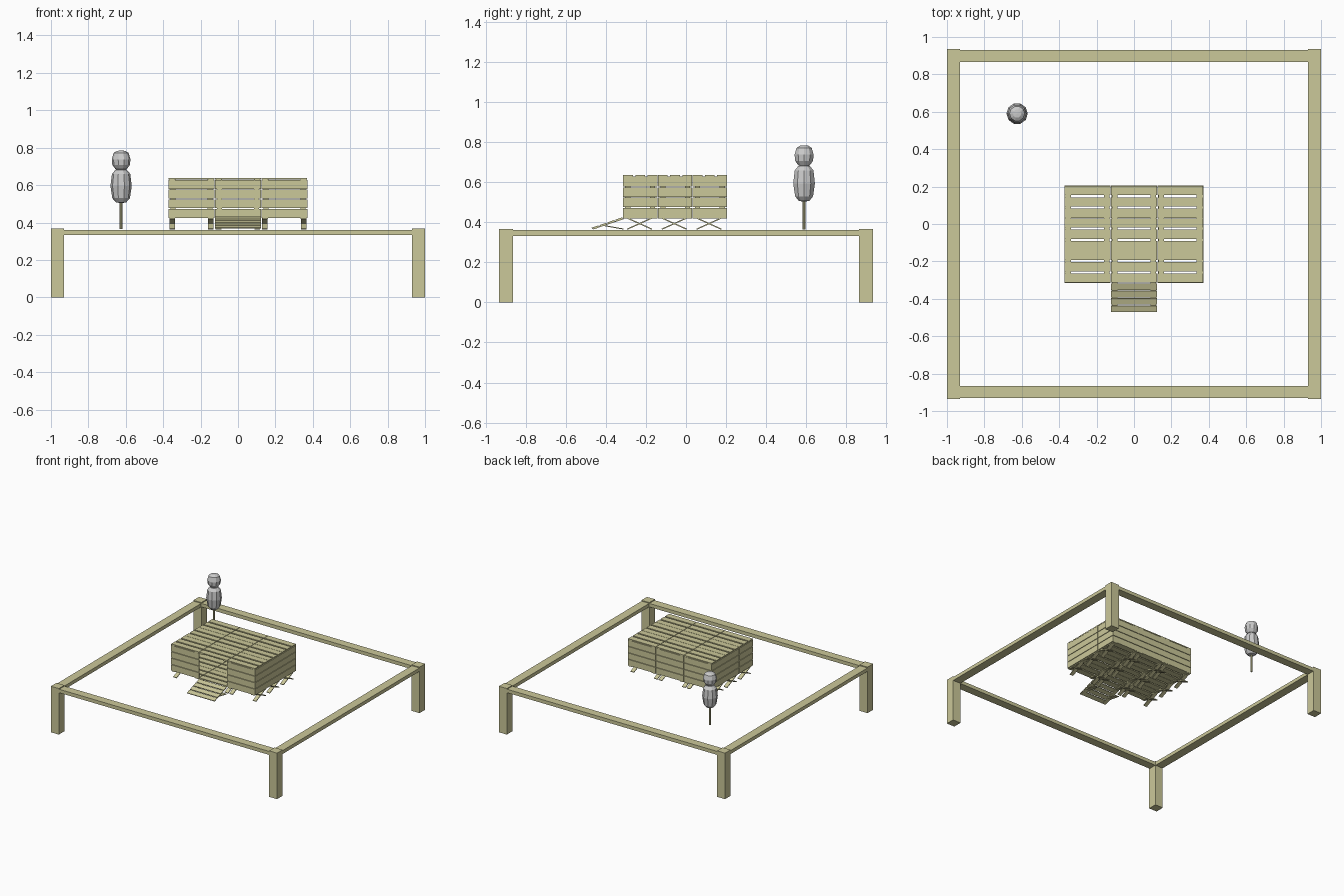
import bpy, bmesh, math
from mathutils import Matrix, Vector

if "Cube" in bpy.data.objects:
    bpy.data.objects.remove(bpy.data.objects["Cube"])

wood = bpy.data.materials.new("wood")
wood.diffuse_color = (0.6, 0.58, 0.32, 1)
wood.use_nodes = True
wood.node_tree.nodes["Principled BSDF"].inputs["Base Color"].default_value = wood.diffuse_color


class Part:
    """Collects boxes into one named object."""
    def __init__(self, name):
        self.name, self.bm = name, bmesh.new()

    def box(self, x0, x1, y0, y1, z0, z1):
        m = Matrix.Translation(((x0 + x1) / 2, (y0 + y1) / 2, (z0 + z1) / 2))
        m = m @ Matrix.Diagonal((x1 - x0, y1 - y0, z1 - z0, 1))
        bmesh.ops.create_cube(self.bm, size=1, matrix=m)

    def board(self, x0, x1, a, b, t):
        """Flat board of thickness t running from (y, z) a to b."""
        dy, dz = b[0] - a[0], b[1] - a[1]
        m = Matrix.Translation(((x0 + x1) / 2, (a[0] + b[0]) / 2, (a[1] + b[1]) / 2))
        m = m @ Matrix.Rotation(math.atan2(dz, dy), 4, 'X')
        m = m @ Matrix.Diagonal((x1 - x0, math.hypot(dy, dz), t, 1))
        bmesh.ops.create_cube(self.bm, size=1, matrix=m)

    def done(self, mat=wood):
        me = bpy.data.meshes.new(self.name)
        self.bm.to_mesh(me)
        self.bm.free()
        if mat:
            me.materials.append(mat)
        ob = bpy.data.objects.new(self.name, me)
        bpy.context.collection.objects.link(ob)
        return ob


# outer frame: corner posts and rails
posts, rails = Part("corner_posts"), Part("frame_rails")
for s in (-1, 1):
    for t in (-1, 1):
        x, y = s * 0.965, t * 0.9
        posts.box(x - .035, x + .035, y - .035, y + .035, 0, .368)
    rails.box(-.93, .93, s * .898 - .033, s * .898 + .033, .333, .361)
    rails.box(s * .965 - .034, s * .965 + .034, -.865, .865, .333, .361)
posts.done()
rails.done()

# hut built on a 3 x 3 grid of slatted modules
MX, MY = 0.248, 0.1735
X0, Y0 = -0.372, -0.315
floor, roof, legs = Part("floor_slats"), Part("roof_slats"), Part("crossed_legs")
for i in range(3):
    for j in range(3):
        xa, ya = X0 + i * MX + .001, Y0 + j * MY + .001
        xb, yb = xa + MX - .003, ya + MY - .002
        for part, z, zj in ((floor, .425, .420), (roof, .630, .624)):
            for k in range(3):
                y = ya + k * .061
                part.box(xa, xb, y, y + .049, z, z + .008)
            for x in (xa + .005, xb - .035):
                part.box(x, x + .03, ya, yb, zj, z)
        for x in (xa + .004, xb - .034):
            c = ya + .082
            legs.board(x, x + .03, (c - .062, .366), (c + .062, .422), .006)
            legs.board(x, x + .03, (c - .062, .422), (c + .062, .366), .006)
floor.done()
roof.done()
legs.done()

# plank walls, with the middle front panel left open as the doorway
T, PH = 0.010, 0.0515
walls = Part("plank_walls")
for i in range(3):
    xa, ya = X0 + i * MX + .001, Y0 + i * MY + .001
    xb, yb = xa + MX - .002, ya + MY - .002
    for k in range(4):
        z0 = .425 + k * PH
        z1 = z0 + PH - .004
        walls.box(xa, xb, .205 - T, .205, z0, z1)
        if i != 1:
            walls.box(xa, xb, Y0, Y0 + T, z0, z1)
        walls.box(X0, X0 + T, ya, yb, z0, z1)
        walls.box(-X0 - T, -X0, ya, yb, z0, z1)
    # upright battens behind the planks
    for x in (xa + .012, xb - .037):
        walls.box(x, x + .025, .205 - T - .006, .205 - T, .43, .63)
        if i != 1:
            walls.box(x, x + .025, Y0 + T, Y0 + T + .006, .43, .63)
    for y in (ya + .012, yb - .037):
        walls.box(X0 + T, X0 + T + .006, y, y + .025, .43, .63)
        walls.box(-X0 - T - .006, -X0 - T, y, y + .025, .43, .63)
walls.done()

# entrance ramp: sloping slats, stringers and folding props
ramp = Part("entrance_ramp")
a, b = Vector((-.472, .370)), Vector((-.313, .424))
for k in range(4):
    ramp.board(-.122, .122, a.lerp(b, k * .25 + .01), a.lerp(b, k * .25 + .22), .006)
for x in (-.118, .088):
    ramp.board(x, x + .03, a + Vector((.01, -.002)), b - Vector((0, .006)), .005)
    ramp.board(x, x + .03, (-.415, .385), (-.313, .367), .005)
ramp.done()

# planted post with two rounded low-poly masses
pole = Part("tree_pole")
bmesh.ops.create_cone(pole.bm, cap_ends=True, segments=8, radius1=.008, radius2=.008,
                      depth=.16, matrix=Matrix.Translation((-.625, .59, .445)))
pole.done()


def lathe(name, profile, n=10):
    part = Part(name)
    vs = [part.bm.verts.new((r, 0, z)) for r, z in profile]
    es = [part.bm.edges.new(p) for p in zip(vs, vs[1:])]
    bmesh.ops.spin(part.bm, geom=vs + es, axis=(0, 0, 1), cent=(0, 0, 0),
                   angle=math.tau, steps=n)
    bmesh.ops.remove_doubles(part.bm, verts=part.bm.verts, dist=1e-4)
    bmesh.ops.recalc_face_normals(part.bm, faces=part.bm.faces)
    part.done(None).location = (-.625, .59, 0)


lathe("tree_lower_crown", [(0, .503), (.028, .508), (.047, .530), (.057, .595),
                           (.049, .660), (.030, .682), (0, .688)])
lathe("tree_upper_crown", [(0, .680), (.030, .685), (.047, .708), (.050, .738),
                           (.040, .772), (.022, .783), (0, .785)])
